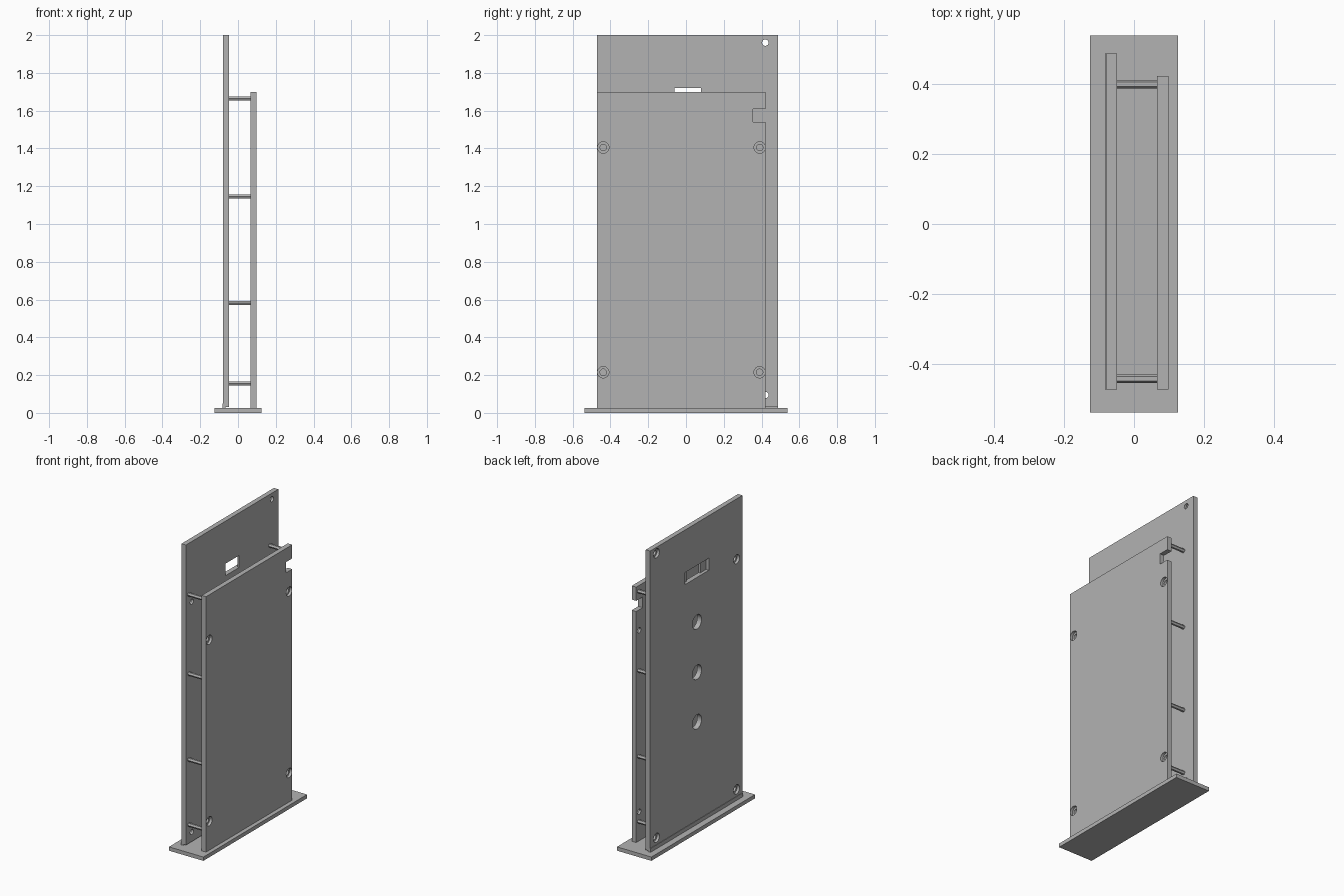
import bpy
import math
from mathutils import Matrix

cube = bpy.data.objects.get("Cube")
if cube:
    bpy.data.objects.remove(cube, do_unlink=True)

grey = bpy.data.materials.new("plain_grey")
grey.use_nodes = True
COLOUR = (0.448, 0.448, 0.448, 1)
grey.diffuse_color = COLOUR
grey.node_tree.nodes["Principled BSDF"].inputs["Base Color"].default_value = COLOUR


def box(name, x, y, z):
    """Box from three (low, high) ranges."""
    bpy.ops.mesh.primitive_cube_add(size=1)
    ob = bpy.context.object
    ob.name = name
    spans = (x, y, z)
    size = [hi - lo for lo, hi in spans]
    middle = [(hi + lo) / 2 for lo, hi in spans]
    ob.data.transform(Matrix.Translation(middle) @ Matrix.Diagonal((*size, 1)))
    ob.data.materials.append(grey)
    return ob


def rod(name, x, y, z, radius, sides=32):
    """Cylinder lying along x between the two x values."""
    bpy.ops.mesh.primitive_cylinder_add(vertices=sides, radius=radius, depth=x[1] - x[0])
    ob = bpy.context.object
    ob.name = name
    ob.data.transform(Matrix.Translation(((x[0] + x[1]) / 2, y, z))
                      @ Matrix.Rotation(math.pi / 2, 4, "Y"))
    ob.data.materials.append(grey)
    return ob


def cut(target, cutters):
    """Subtract each cutter for good, then delete it."""
    for cutter in cutters:
        cutter.hide_render = True
        mod = target.modifiers.new("cut", "BOOLEAN")
        mod.operation = "DIFFERENCE"
        mod.solver = "EXACT"
        mod.object = cutter
        bpy.context.view_layer.objects.active = target
        bpy.ops.object.modifier_apply(modifier=mod.name)
        bpy.data.objects.remove(cutter, do_unlink=True)


def smooth(ob):
    bpy.ops.object.select_all(action="DESELECT")
    ob.select_set(True)
    bpy.context.view_layer.objects.active = ob
    bpy.ops.object.shade_smooth_by_angle(angle=math.radians(30))


def screw_hole(face, inward, y, z):
    """Through hole with a wider recess at the outer face."""
    def span(start, end):
        return sorted((face + inward * start, face + inward * end))
    return [rod("screw_hole", span(-0.02, 0.06), y, z, 0.017),
            rod("screw_recess", span(-0.02, 0.017), y, z, 0.03)]


BASE_TOP = 0.025
RIGHT_X = (0.066, 0.098)
LEFT_X = (-0.08, -0.048)

# Base slab
box("base", (-0.125, 0.125), (-0.537, 0.537), (0, BASE_TOP))

# Short panel with corner notch and four screw holes
short_panel = box("short_panel", RIGHT_X, (-0.471, 0.422), (BASE_TOP, 1.7))
cutters = [box("notch", (0, 0.2), (0.355, 0.5), (1.54, 1.61))]
for y in (-0.438, 0.39):
    for z in (0.215, 1.405):
        cutters += screw_hole(RIGHT_X[1], -1, y, z)
cut(short_panel, cutters)
smooth(short_panel)

# Tall panel with stepped window, round openings and screw holes
tall_panel = box("tall_panel", LEFT_X, (-0.471, 0.486), (0.032, 2))
cutters = [box("window", (-0.2, 0), (-0.062, 0.079), (1.642, 1.721)),
           box("window_recess", (-0.2, -0.06), (-0.122, 0.126), (1.642, 1.721))]
for z in (0.695, 1.02, 1.35):
    cutters.append(rod("round_opening", (-0.2, 0), 0, z, 0.047))
for y, z in ((0.42, 1.96), (0.42, 0.095), (-0.41, 1.605), (-0.41, 0.095)):
    cutters += screw_hole(LEFT_X[0], 1, y, z)
cut(tall_panel, cutters)
smooth(tall_panel)

# Low lip holding the foot of the tall panel
box("panel_lip", (-0.083, -0.066), (-0.471, 0.486), (BASE_TOP, 0.05))

# Spacer pegs between the panels
for side, y in (("front", -0.441), ("back", 0.398)):
    for level, z in enumerate((0.155, 0.582, 1.145, 1.665), 1):
        rod(f"{side}_spacer_{level}", (LEFT_X[1], RIGHT_X[0]), y, z, 0.0125, 6)
